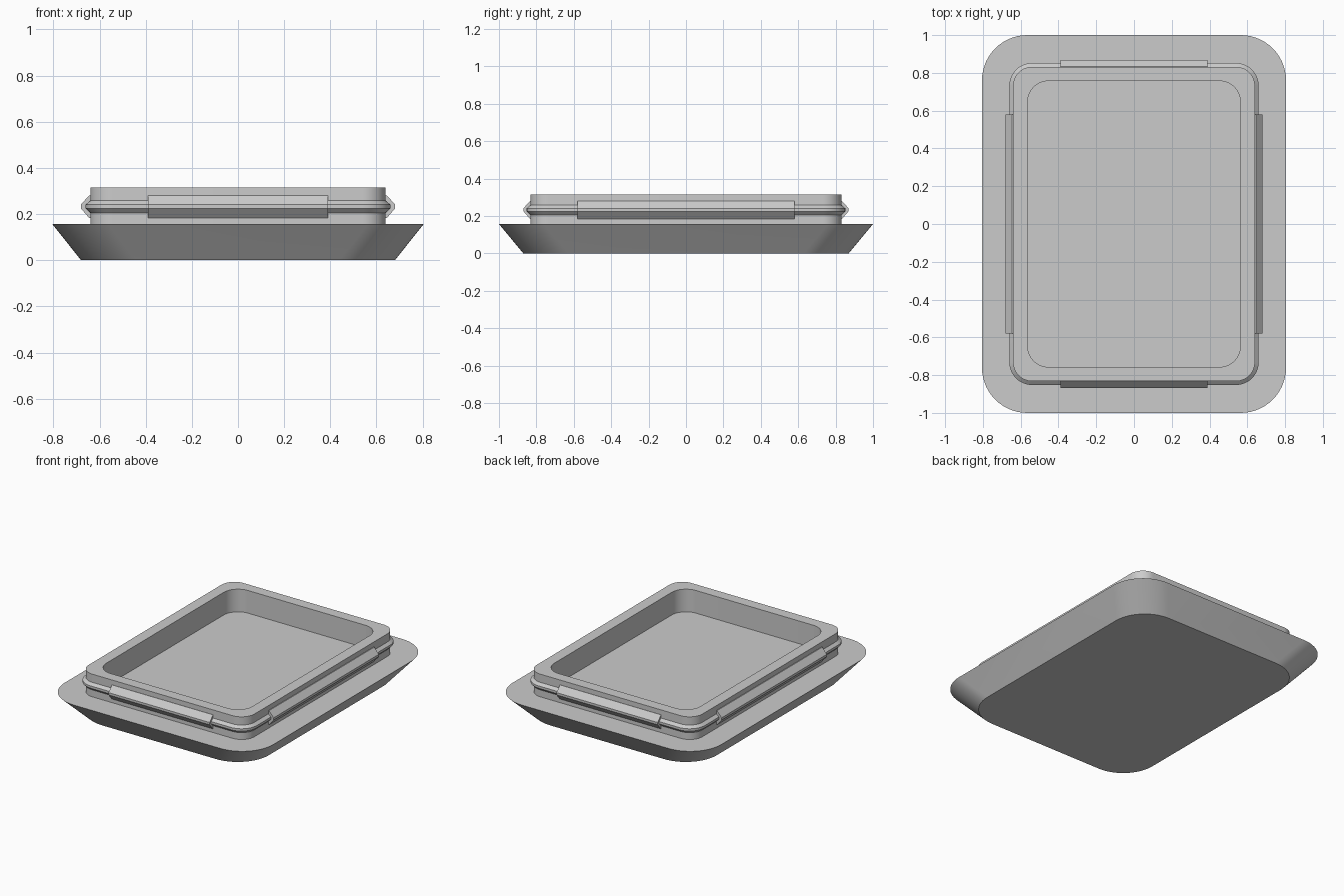
import bpy, bmesh
from math import sin, cos, pi, radians

cube = bpy.data.objects.get("Cube")
if cube:
    bpy.data.objects.remove(cube, do_unlink=True)

# One flat grey for every part
grey = bpy.data.materials.new("light grey")
grey.use_nodes = True
colour = (0.6, 0.6, 0.6, 1)
grey.diffuse_color = colour
grey.node_tree.nodes["Principled BSDF"].inputs["Base Color"].default_value = colour

CORNER_STEPS = 14


def finish(name, bm):
    bmesh.ops.recalc_face_normals(bm, faces=bm.faces)
    mesh = bpy.data.meshes.new(name)
    bm.to_mesh(mesh)
    bm.free()
    mesh.materials.append(grey)
    obj = bpy.data.objects.new(name, mesh)
    bpy.context.collection.objects.link(obj)
    bpy.ops.object.select_all(action='DESELECT')
    obj.select_set(True)
    bpy.context.view_layer.objects.active = obj
    bpy.ops.object.shade_smooth_by_angle(angle=radians(25))
    return obj


def rounded_ring(bm, half_x, half_y, radius, z):
    """Vertices of a rounded rectangle at height z."""
    ring = []
    for corner, (sx, sy) in enumerate([(1, 1), (-1, 1), (-1, -1), (1, -1)]):
        for step in range(CORNER_STEPS + 1):
            a = (corner + step / CORNER_STEPS) * pi / 2
            ring.append(bm.verts.new((sx * (half_x - radius) + radius * cos(a),
                                      sy * (half_y - radius) + radius * sin(a), z)))
    return ring


def loft(name, sections, closed):
    """Skin stacked rounded rectangles; closed joins last to first, else caps both."""
    bm = bmesh.new()
    rings = [rounded_ring(bm, *s) for s in sections]
    pairs = list(zip(rings, rings[1:]))
    if closed:
        pairs.append((rings[-1], rings[0]))
    else:
        bm.faces.new(rings[0])
        bm.faces.new(rings[-1])
    for low, high in pairs:
        for i in range(len(low)):
            j = (i + 1) % len(low)
            bm.faces.new((low[i], low[j], high[j], high[i]))
    return finish(name, bm)


def clip(name, half_length, wall, turn):
    """Faceted locking clip hugging the bead, wall = distance from the centre."""
    profile = [(-0.01, 0.183), (0.005, 0.183), (0.041, 0.225),
               (0.041, 0.241), (0.005, 0.281), (-0.01, 0.281)]
    bm = bmesh.new()
    ends = [[bm.verts.new((wall + out, y, z)) for out, z in profile]
            for y in (-half_length, half_length)]
    for end in ends:
        bm.faces.new(end)
    for i in range(len(profile)):
        j = (i + 1) % len(profile)
        bm.faces.new((ends[0][i], ends[0][j], ends[1][j], ends[1][i]))
    obj = finish(name, bm)
    obj.rotation_euler.z = radians(turn)
    return obj


# Flared base with a flat ledge
loft("base_tray", [(0.68, 0.87, 0.24, 0), (0.805, 1.0, 0.24, 0.157)], False)

# Upright rim wall with a bead around the outside and an open well inside
OUTER, BEAD, INNER = (0.64, 0.832, 0.1), (0.66, 0.852, 0.12), (0.563, 0.757, 0.11)
loft("rim_with_bead", [
    (*OUTER, 0.15), (*OUTER, 0.205), (*BEAD, 0.225), (*BEAD, 0.241),
    (*OUTER, 0.258), (*OUTER, 0.315), (*INNER, 0.315), (*INNER, 0.15)], True)

# Four clips, one per side
for name, half_length, wall, turn in [
        ("left_clip", 0.58, 0.64, 0), ("back_clip", 0.39, 0.828, 90),
        ("right_clip", 0.58, 0.64, 180), ("front_clip", 0.39, 0.828, 270)]:
    clip(name, half_length, wall, turn)
